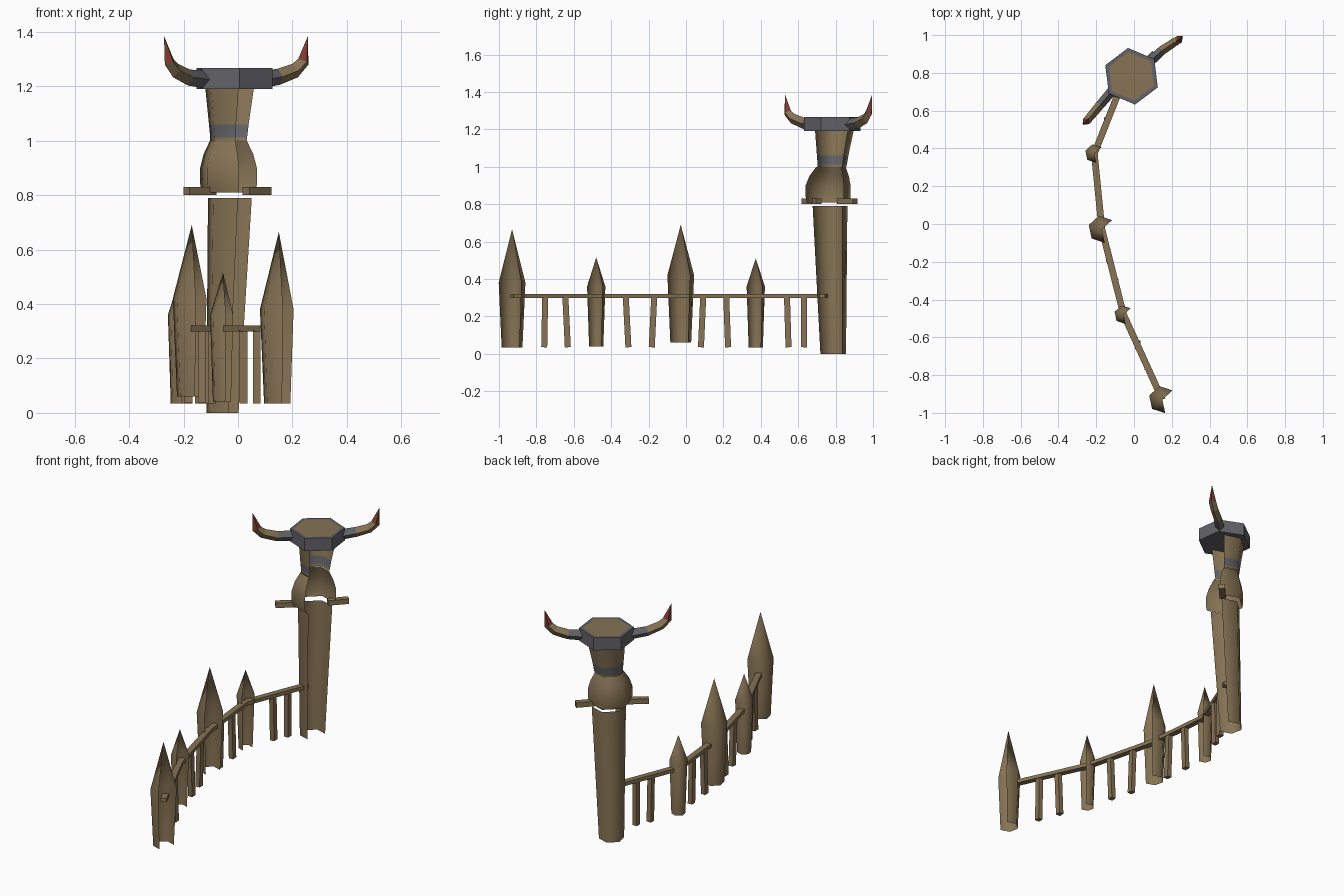
import bpy, bmesh, math
from mathutils import Vector

if "Cube" in bpy.data.objects:
    bpy.data.objects.remove(bpy.data.objects["Cube"])


def material(name, rgb):
    m = bpy.data.materials.new(name)
    m.diffuse_color = (*rgb, 1)
    m.use_nodes = True
    m.node_tree.nodes["Principled BSDF"].inputs["Base Color"].default_value = m.diffuse_color
    return m


WOOD = material("brown wood", (0.24, 0.172, 0.09))
IRON = material("grey iron", (0.125, 0.125, 0.14))
RED = material("red horn tip", (0.21, 0.045, 0.03))
ARC = [math.radians(a) for a in (42, 102, 162, 222, 282)]   # hexagon open on its right side


def finish(name, bm, mats, smooth=None):
    me = bpy.data.meshes.new(name)
    bm.to_mesh(me)
    bm.free()
    for m in mats:
        me.materials.append(m)
    ob = bpy.data.objects.new(name, me)
    bpy.context.collection.objects.link(ob)
    if smooth:
        bpy.ops.object.select_all(action='DESELECT')
        ob.select_set(True)
        bpy.context.view_layer.objects.active = ob
        bpy.ops.object.shade_smooth_by_angle(angle=math.radians(smooth))
    return ob


def shell(name, rings, mats=(WOOD,), band=None):
    """Open hexagonal log through rings of (x, y, z, radius); radius 0 is a tip."""
    bm = bmesh.new()
    rows = []
    for x, y, z, r in rings:
        if r == 0:
            rows.append([bm.verts.new((x, y, z))] * len(ARC))
        else:
            rows.append([bm.verts.new((x + r * math.cos(a), y + r * math.sin(a), z)) for a in ARC])
    for k, (lo, hi) in enumerate(zip(rows, rows[1:])):
        for i in range(len(ARC) - 1):
            quad = list(dict.fromkeys((lo[i], lo[i + 1], hi[i + 1], hi[i])))
            bm.faces.new(quad).material_index = int(k == band)
    return finish(name, bm, mats, 65)


def beam(name, a, b, w, h):
    """Rectangular bar from a to b."""
    a, b = Vector(a), Vector(b)
    d = (b - a).normalized()
    ref = Vector((0, 0, 1)) if abs(d.z) < 0.9 else Vector((0, 1, 0))
    s = d.cross(ref).normalized()
    u = s.cross(d)
    bm = bmesh.new()
    e = [[bm.verts.new(p + s * (i * w / 2) + u * (j * h / 2))
          for i, j in ((-1, -1), (1, -1), (1, 1), (-1, 1))] for p in (a, b)]
    bm.faces.new(e[0])
    bm.faces.new(e[1])
    for i in range(4):
        bm.faces.new((e[0][i], e[0][(i + 1) % 4], e[1][(i + 1) % 4], e[1][i]))
    bmesh.ops.recalc_face_normals(bm, faces=bm.faces)
    return finish(name, bm, [WOOD])


def horn(name, path, radii):
    """Four-sided curved horn: iron cuff, wooden middle, red point."""
    bm = bmesh.new()
    pts = [Vector(p) for p in path]
    flat = pts[-1] - pts[0]
    side = Vector((-flat.y, flat.x, 0)).normalized()
    rows = []
    for i, r in enumerate(radii):
        d = (pts[min(i + 1, len(pts) - 1)] - pts[max(i - 1, 0)]).normalized()
        up = side.cross(d).normalized()
        rows.append([bm.verts.new(pts[i] + side * (r * 0.8 * c) + up * (r * s))
                     for c, s in ((1, 0), (0, 1), (-1, 0), (0, -1))])
    tip = bm.verts.new(pts[-1])
    for k, (lo, hi) in enumerate(zip(rows, rows[1:])):
        for i in range(4):
            f = bm.faces.new((lo[i], lo[(i + 1) % 4], hi[(i + 1) % 4], hi[i]))
            f.material_index = 0 if k == 0 else 1
    for i in range(4):
        bm.faces.new((rows[-1][i], rows[-1][(i + 1) % 4], tip)).material_index = 2
    bmesh.ops.recalc_face_normals(bm, faces=bm.faces)
    return finish(name, bm, [IRON, WOOD, RED])


# Pointed stakes: x, y, bottom z, shoulder z, tip z, shoulder radius
stakes = [(0.15, -0.93, 0.035, 0.38, 0.665, 0.073),
          (-0.055, -0.48, 0.04, 0.36, 0.515, 0.05),
          (-0.17, -0.028, 0.06, 0.42, 0.69, 0.073),
          (-0.21, 0.373, 0.035, 0.36, 0.51, 0.05)]
for n, (x, y, z0, z1, z2, r) in enumerate(stakes):
    shell(f"stake_{n + 1}", [(x, y, z0, r * 0.78), (x, y, z1, r), (x, y, z2, 0)])

# Rails and their hanging pickets (y at the top, y at the bottom)
stops = [s[:2] for s in stakes] + [(-0.06, 0.75)]
pickets = [[(-0.753, -0.758), (-0.645, -0.632)], [(-0.322, -0.308), (-0.17, -0.183)],
           [(0.092, 0.08), (0.215, 0.225)], [(0.54, 0.548), (0.632, 0.63)]]
for n, (a, b) in enumerate(zip(stops, stops[1:])):
    beam(f"rail_{n + 1}", (*a, 0.31), (*b, 0.31), 0.035, 0.022)
    for m, (top, bot) in enumerate(pickets[n]):
        t = (top - a[1]) / (b[1] - a[1])
        x = a[0] + t * (b[0] - a[0])
        beam(f"picket_{n + 1}_{m + 1}", (x, bot, 0.035), (x, top, 0.305), 0.028, 0.032)

# Tall post, bulging collar and flared neck with an iron band
shell("tall_post", [(-0.05, 0.787, 0, 0.07), (-0.02, 0.77, 0.79, 0.095)])
shell("collar", [(-0.022, 0.76, 0.81, 0.117), (-0.022, 0.76, 0.84, 0.123),
                 (-0.022, 0.76, 0.9, 0.123), (-0.024, 0.765, 0.95, 0.108),
                 (-0.027, 0.775, 1.0, 0.08)])
shell("neck", [(-0.027, 0.78, 1.0, 0.079), (-0.026, 0.782, 1.012, 0.08),
               (-0.025, 0.784, 1.06, 0.086), (-0.02, 0.793, 1.19, 0.105)], (WOOD, IRON), band=1)

# Cross pegs on both sides of the collar
beam("left_peg", (-0.19, 0.63, 0.815), (-0.09, 0.71, 0.815), 0.035, 0.03)
beam("right_peg", (0.03, 0.82, 0.815), (0.11, 0.905, 0.815), 0.035, 0.03)

# Hexagonal iron crown with an inset wooden top
bm = bmesh.new()
ring = [bm.verts.new((-0.013 + 0.151 * math.cos(a), 0.782 + 0.151 * math.sin(a), 1.19))
        for a in (math.radians(37 + 60 * i) for i in range(6))]
base = bm.faces.new(ring)
ext = bmesh.ops.extrude_face_region(bm, geom=[base])["geom"]
bmesh.ops.translate(bm, vec=(0, 0, 0.077), verts=[g for g in ext if isinstance(g, bmesh.types.BMVert)])
bmesh.ops.recalc_face_normals(bm, faces=bm.faces)
top = max(bm.faces, key=lambda f: f.calc_center_median().z)
bmesh.ops.inset_individual(bm, faces=[top], thickness=0.022)
top.material_index = 1
finish("crown", bm, [IRON, WOOD])

# Horns
sizes = (0.032, 0.03, 0.028, 0.026)
horn("left_horn", [(-0.12, 0.70, 1.225), (-0.18, 0.63, 1.232), (-0.23, 0.57, 1.258),
                   (-0.253, 0.543, 1.29), (-0.272, 0.53, 1.385)], sizes)
horn("right_horn", [(0.09, 0.865, 1.225), (0.15, 0.92, 1.235), (0.21, 0.96, 1.258),
                    (0.24, 0.978, 1.29), (0.257, 0.995, 1.385)], sizes)
